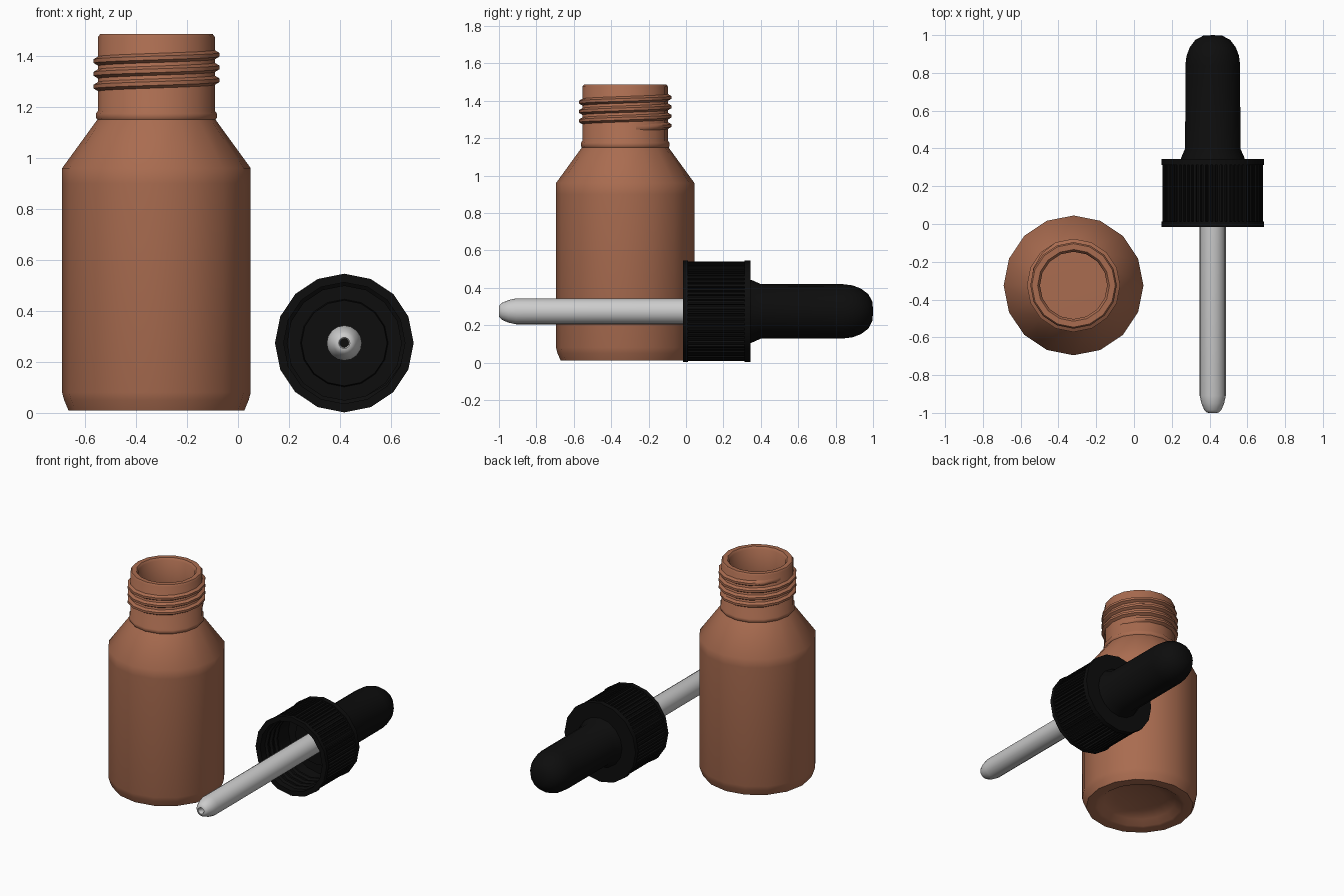
import bpy, bmesh
from math import sin, cos, pi, radians

if "Cube" in bpy.data.objects:
    bpy.data.objects.remove(bpy.data.objects["Cube"])

SIDES = 16
BOTTLE = (-0.32, -0.325, 0)
DROPPER = (0.417, 0, 0.274)


def material(name, color):
    m = bpy.data.materials.new(name)
    m.diffuse_color = (*color, 1)
    m.use_nodes = True
    m.node_tree.nodes["Principled BSDF"].inputs["Base Color"].default_value = m.diffuse_color
    return m


AMBER = material("amber", (0.40, 0.15, 0.08))
BLACK = material("black", (0.004, 0.004, 0.004))


def loft(name, rings, loc, mat=None, loop=False, sharp=42, lying=False):
    """Skin a series of closed rings; loop joins the last ring to the first."""
    bm = bmesh.new()
    vs = [[bm.verts.new(p) for p in ring] for ring in rings]
    pairs = list(zip(vs, vs[1:])) + ([(vs[-1], vs[0])] if loop else [])
    for a, b in pairs:
        for i in range(len(a)):
            j = (i + 1) % len(a)
            bm.faces.new((a[i], a[j], b[j], b[i]))
    bmesh.ops.remove_doubles(bm, verts=bm.verts, dist=1e-5)
    bmesh.ops.recalc_face_normals(bm, faces=bm.faces)
    me = bpy.data.meshes.new(name)
    bm.to_mesh(me)
    bm.free()
    me.shade_smooth()
    me.set_sharp_from_angle(angle=radians(sharp))
    if mat:
        me.materials.append(mat)
    ob = bpy.data.objects.new(name, me)
    ob.location = loc
    if lying:                      # local z becomes world +y
        ob.rotation_euler = (-pi / 2, 0, 0)
    bpy.context.collection.objects.link(ob)
    return ob


def lathe(name, profile, loc, mat=None, **kw):
    rings = [[(r * cos(2 * pi * i / SIDES), r * sin(2 * pi * i / SIDES), z)
              for i in range(SIDES)] for r, z in profile]
    return loft(name, rings, loc, mat, **kw)


def thread(name, root, crest, z0, pitch, turns, half, loc, mat, **kw):
    """Helical ridge that fades out at both ends."""
    n = int(turns * SIDES)
    rings = []
    for k in range(n + 1):
        a, z = 2 * pi * k / SIDES, z0 + pitch * k / SIDES
        c = root + (crest - root) * min(1, k / 3, (n - k) / 3)
        sec = [(root, -half), (c, -half * 0.35), (c, half * 0.35), (root, half)]
        rings.append([(r * cos(a), r * sin(a), z + d) for r, d in sec])
    return loft(name, rings, loc, mat, **kw)


# Bottle: punted base, body, shoulder, neck bead, lip, then the inside wall
lathe("bottle", [
    (0, 0.075), (0.16, 0.065), (0.23, 0.045), (0.27, 0.015), (0.29, 0.01),
    (0.345, 0.01), (0.362, 0.05), (0.37, 0.08), (0.37, 0.90), (0.37, 0.96),
    (0.232, 1.15), (0.237, 1.158), (0.237, 1.175), (0.229, 1.185),
    (0.229, 1.475), (0.221, 1.486), (0.190, 1.486), (0.178, 1.472),
    (0.178, 1.16), (0.335, 0.94), (0.335, 0.12), (0.30, 0.09), (0, 0.10)],
    BOTTLE, AMBER)
thread("bottle_thread", 0.224, 0.247, 1.255, 0.05, 3.5, 0.021, BOTTLE, AMBER)

# Cap: flanged shell, hollow underneath
lathe("cap_shell", [
    (0.272, -0.015), (0.272, 0.012), (0.25, 0.012), (0.25, 0.312),
    (0.272, 0.312), (0.272, 0.345), (0.06, 0.345), (0.06, 0.27),
    (0.168, 0.27), (0.172, 0.295), (0.238, 0.295), (0.238, -0.015)],
    DROPPER, BLACK, loop=True, lying=True)
thread("cap_thread", 0.242, 0.224, 0.03, 0.05, 3.5, 0.02, DROPPER, BLACK, lying=True)


# Grip ribs running along each flat side of the cap
def rib_ring(z, per_side=4):
    pts = []
    for s in range(SIDES):
        a, b = 2 * pi * s / SIDES, 2 * pi * (s + 1) / SIDES
        for k in range(per_side):
            for f, r in ((0, 0.266), (0.5, 0.266), (0.6, 0.254), (0.9, 0.254)):
                t = (k + f) / per_side
                pts.append((r * (cos(a) * (1 - t) + cos(b) * t),
                            r * (sin(a) * (1 - t) + sin(b) * t), z))
    return pts


loft("cap_ribs", [rib_ring(0.012), rib_ring(0.312)], DROPPER, BLACK,
     sharp=30, lying=True)

# Rubber bulb
lathe("bulb", [
    (0, 0.34), (0.17, 0.34), (0.168, 0.35), (0.146, 0.40), (0.145, 0.84),
    (0.139, 0.89), (0.122, 0.935), (0.092, 0.975), (0.05, 0.997), (0, 1.0)],
    DROPPER, BLACK, lying=True)

# Glass pipette, hollow with a narrow tip
lathe("pipette", [
    (0.069, 0.335), (0.069, -0.91), (0.06, -0.95), (0.045, -0.985),
    (0.032, -0.998), (0.022, -1.0), (0.017, -0.992), (0.018, -0.96),
    (0.048, -0.90), (0.048, 0.335)],
    DROPPER, loop=True, lying=True)
